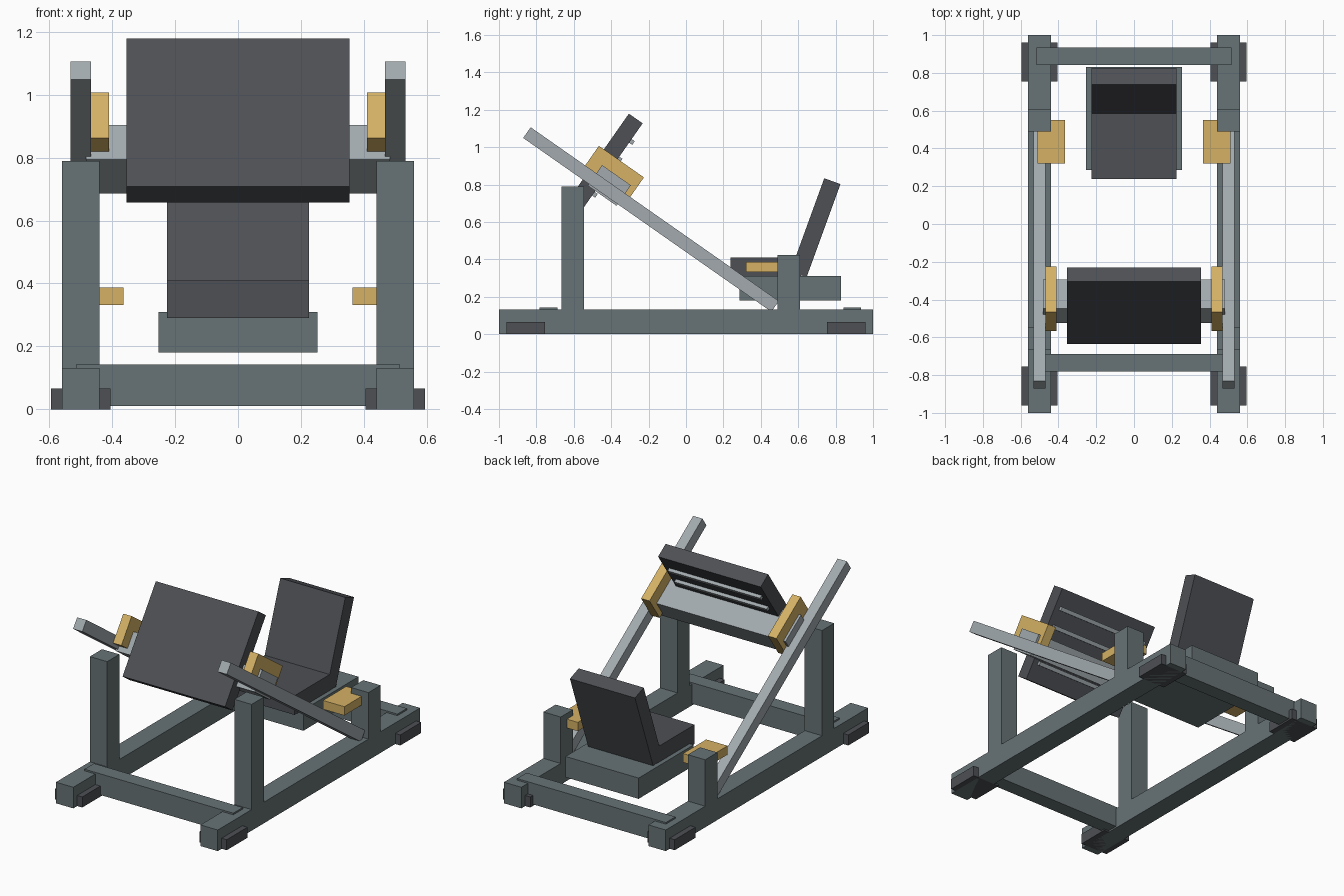
import bpy
import bmesh
from math import radians
from mathutils import Matrix, Vector

cube = bpy.data.objects.get("Cube")
if cube:
    bpy.data.objects.remove(cube, do_unlink=True)


def material(name, rgb):
    mat = bpy.data.materials.new(name)
    mat.use_nodes = True
    colour = (*rgb, 1)
    mat.diffuse_color = colour
    mat.node_tree.nodes["Principled BSDF"].inputs["Base Color"].default_value = colour
    return mat


STEEL = material("slate steel", (0.135, 0.17, 0.178))
PAD = material("charcoal", (0.075, 0.08, 0.09))
RAIL = material("light grey metal", (0.36, 0.40, 0.42))
GOLD = material("ochre yellow", (0.66, 0.44, 0.13))


def box(name, mat, centre, size, tilt=0):
    """Box at centre, tilted about the x axis by degrees."""
    mesh = bpy.data.meshes.new(name)
    bm = bmesh.new()
    bmesh.ops.create_cube(bm, size=1, matrix=Matrix.Diagonal((*size, 1)))
    bm.to_mesh(mesh)
    bm.free()
    mesh.materials.append(mat)
    obj = bpy.data.objects.new(name, mesh)
    obj.location = centre
    obj.rotation_euler.x = radians(tilt)
    bpy.context.collection.objects.link(obj)
    return obj


def span(name, mat, low, high):
    """Upright box between two opposite corners."""
    low, high = Vector(low), Vector(high)
    return box(name, mat, (low + high) / 2, high - low)


def pair(name, mat, centre, size, tilt=0):
    """Matching boxes on the left (+x) and right (-x)."""
    x, y, z = centre
    box("left_" + name, mat, (x, y, z), size, tilt)
    box("right_" + name, mat, (-x, y, z), size, tilt)


SLOPE = -35  # pitch of the guide rails and carriage

# Base frame: side beams, feet, cross beams and posts
pair("base_beam", STEEL, (0.5, 0, 0.066), (0.12, 2, 0.132))
for end, y in (("front", -0.858), ("rear", 0.858)):
    pair(end + "_foot", PAD, (0.5, y, 0.033), (0.19, 0.206, 0.066))
for end, y in (("front", -0.735), ("rear", 0.888)):
    box(end + "_cross_beam", STEEL, (0, y, 0.076), (1.03, 0.094, 0.132))
pair("front_post", STEEL, (0.5, -0.605, 0.445), (0.12, 0.12, 0.69))
pair("rear_post", STEEL, (0.5, 0.55, 0.26), (0.12, 0.12, 0.325))

# Sloping guide rails
pair("guide_rail", RAIL, (0.5, -0.187, 0.613), (0.064, 1.62, 0.07), SLOPE)

# Sliding carriage: cross beam, side blocks and foot plate
box("carriage_beam", RAIL, (0, -0.41, 0.795), (0.965, 0.188, 0.134), SLOPE)
pair("carriage_block", GOLD, (0.439, -0.396, 0.85), (0.058, 0.294, 0.177), SLOPE)
plate_centre = Vector((0, -0.433, 0.918))
box("foot_plate", PAD, plate_centre, (0.71, 0.09, 0.574), SLOPE)

# Ribs across the back of the foot plate
tilt = Matrix.Rotation(radians(SLOPE), 3, "X")
for i in range(4):
    offset = tilt @ Vector((0, 0.05, (i - 1.5) * 0.115))
    box(f"plate_rib_{i + 1}", RAIL, plate_centre + offset, (0.64, 0.03, 0.024), SLOPE)

# Seat, backrest and hand grips
span("seat_frame", STEEL, (-0.253, 0.285, 0.18), (0.253, 0.83, 0.31))
span("seat_pad", PAD, (-0.225, 0.237, 0.29), (0.225, 0.615, 0.41))
box("backrest", PAD, (0, 0.692, 0.569), (0.45, 0.092, 0.53), -20)
pair("hand_grip", GOLD, (0.438, 0.435, 0.359), (0.148, 0.23, 0.055))
